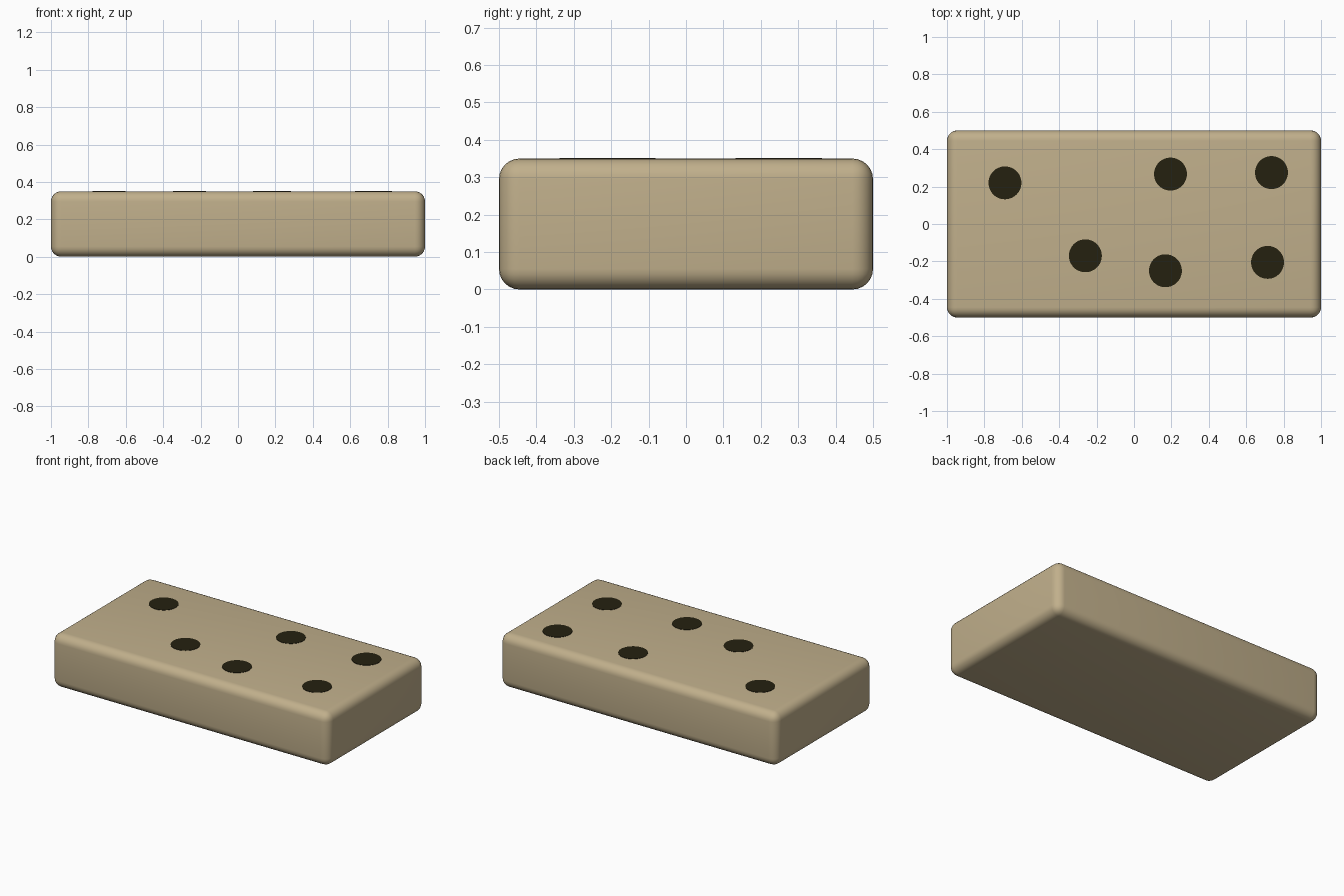
import bpy

if "Cube" in bpy.data.objects:
    bpy.data.objects.remove(bpy.data.objects["Cube"])

LENGTH, WIDTH, HEIGHT = 2.0, 1.0, 0.35
BEVEL = 0.055
PIP_RADIUS = 0.088
PIPS = [(-0.69, 0.22), (-0.26, -0.17), (0.195, 0.267),
        (0.168, -0.25), (0.735, 0.275), (0.714, -0.205)]


def material(name, rgb):
    mat = bpy.data.materials.new(name)
    mat.diffuse_color = (*rgb, 1.0)
    mat.use_nodes = True
    mat.node_tree.nodes["Principled BSDF"].inputs["Base Color"].default_value = mat.diffuse_color
    return mat


ivory = material("warm_ivory", (0.53, 0.43, 0.26))
black = material("olive_black", (0.018, 0.015, 0.005))

# Rounded tile body
bpy.ops.mesh.primitive_cube_add(size=1, location=(0, 0, HEIGHT / 2))
tile = bpy.context.object
tile.name = "tile_body"
tile.scale = (LENGTH, WIDTH, HEIGHT)
bpy.ops.object.transform_apply(location=False, rotation=False, scale=True)
bevel = tile.modifiers.new("rounded_edges", 'BEVEL')
bevel.width = BEVEL
bevel.segments = 6
bpy.ops.object.modifier_apply(modifier=bevel.name)
bpy.ops.object.shade_smooth_by_angle()
tile.data.materials.append(ivory)

# Painted pips: thin discs almost flush with the top face
for i, (x, y) in enumerate(PIPS, 1):
    bpy.ops.mesh.primitive_cylinder_add(vertices=48, radius=PIP_RADIUS, depth=0.004,
                                        location=(x, y, HEIGHT))
    pip = bpy.context.object
    pip.name = f"pip_{i}"
    bpy.ops.object.shade_smooth_by_angle()
    pip.data.materials.append(black)
